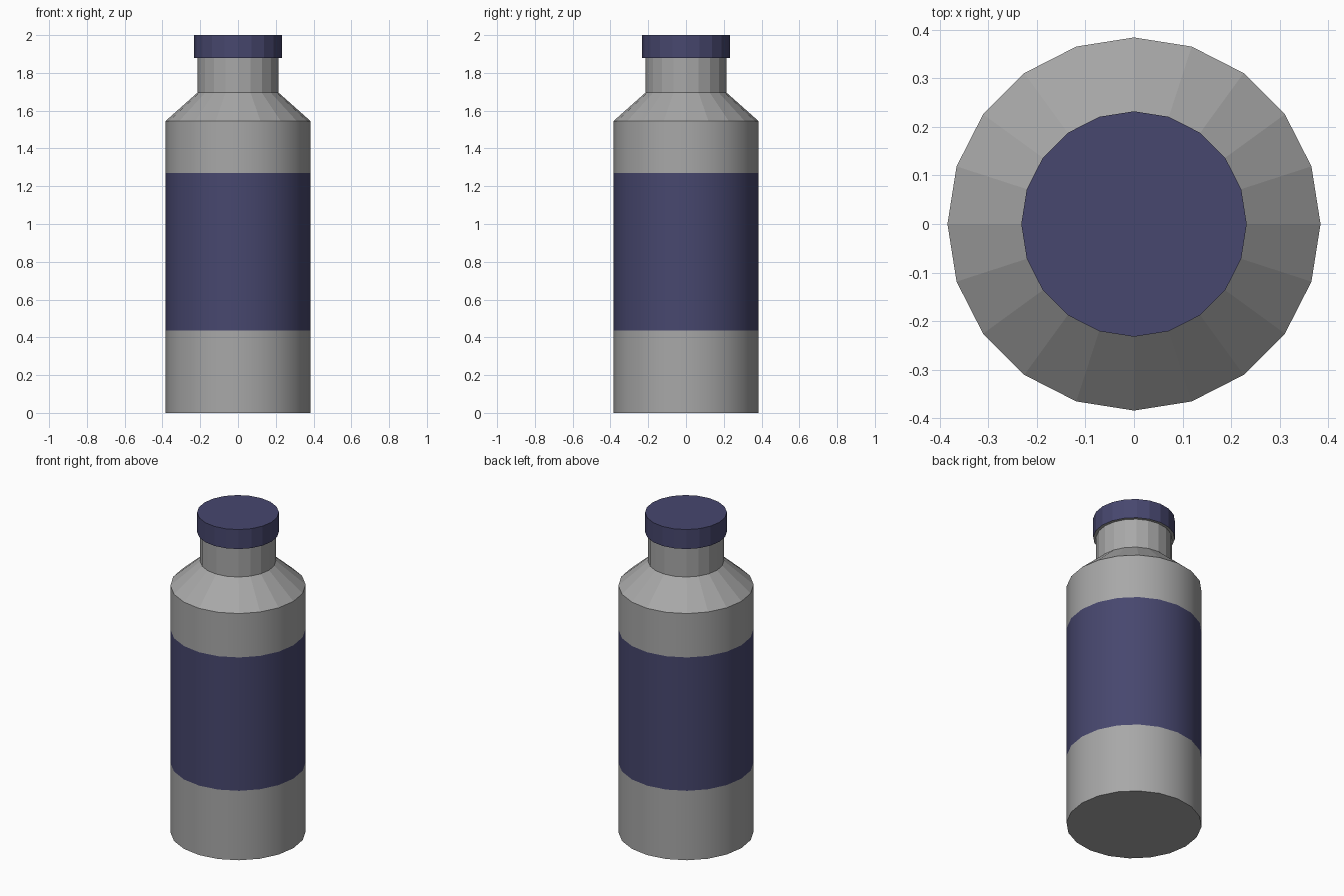
import bpy, bmesh, math

if "Cube" in bpy.data.objects:
    bpy.data.objects.remove(bpy.data.objects["Cube"])

SIDES = 20


def make_material(name, colour):
    mat = bpy.data.materials.new(name)
    mat.diffuse_color = (*colour, 1)
    mat.use_nodes = True
    mat.node_tree.nodes["Principled BSDF"].inputs["Base Color"].default_value = mat.diffuse_color
    return mat


GREY = make_material("grey", (0.39, 0.39, 0.39))
BLUE = make_material("blue", (0.063, 0.063, 0.157))


def lathe(name, profile, blue_segments=(), smooth_segments=(), blue_top=False):
    """Revolve (radius, z) points into a capped solid, choosing colour and shading per segment."""
    bm = bmesh.new()
    rings = []
    for r, z in profile:
        rings.append([bm.verts.new((r * math.cos(2 * math.pi * i / SIDES),
                                    r * math.sin(2 * math.pi * i / SIDES), z))
                      for i in range(SIDES)])
    for k, (lo, hi) in enumerate(zip(rings, rings[1:])):
        for i in range(SIDES):
            j = (i + 1) % SIDES
            face = bm.faces.new((lo[i], lo[j], hi[j], hi[i]))
            face.material_index = int(k in blue_segments)
            face.smooth = k in smooth_segments
    bm.faces.new(rings[0][::-1])
    bm.faces.new(rings[-1]).material_index = int(blue_top)
    mesh = bpy.data.meshes.new(name)
    bm.to_mesh(mesh)
    bm.free()
    mesh.materials.append(GREY)
    mesh.materials.append(BLUE)
    obj = bpy.data.objects.new(name, mesh)
    bpy.context.collection.objects.link(obj)
    return obj


# Smooth body with flush label band, faceted shoulder and neck (neck ends inside the cap)
lathe("bottle_body",
      [(0.384, 0), (0.384, 0.435), (0.384, 1.27), (0.384, 1.545),
       (0.215, 1.695), (0.215, 1.9)],
      blue_segments=(1,), smooth_segments=(0, 1, 2))

# Screw cap with grey underside
lathe("cap", [(0.232, 1.878), (0.232, 2.0)], blue_segments=(0,), blue_top=True)
